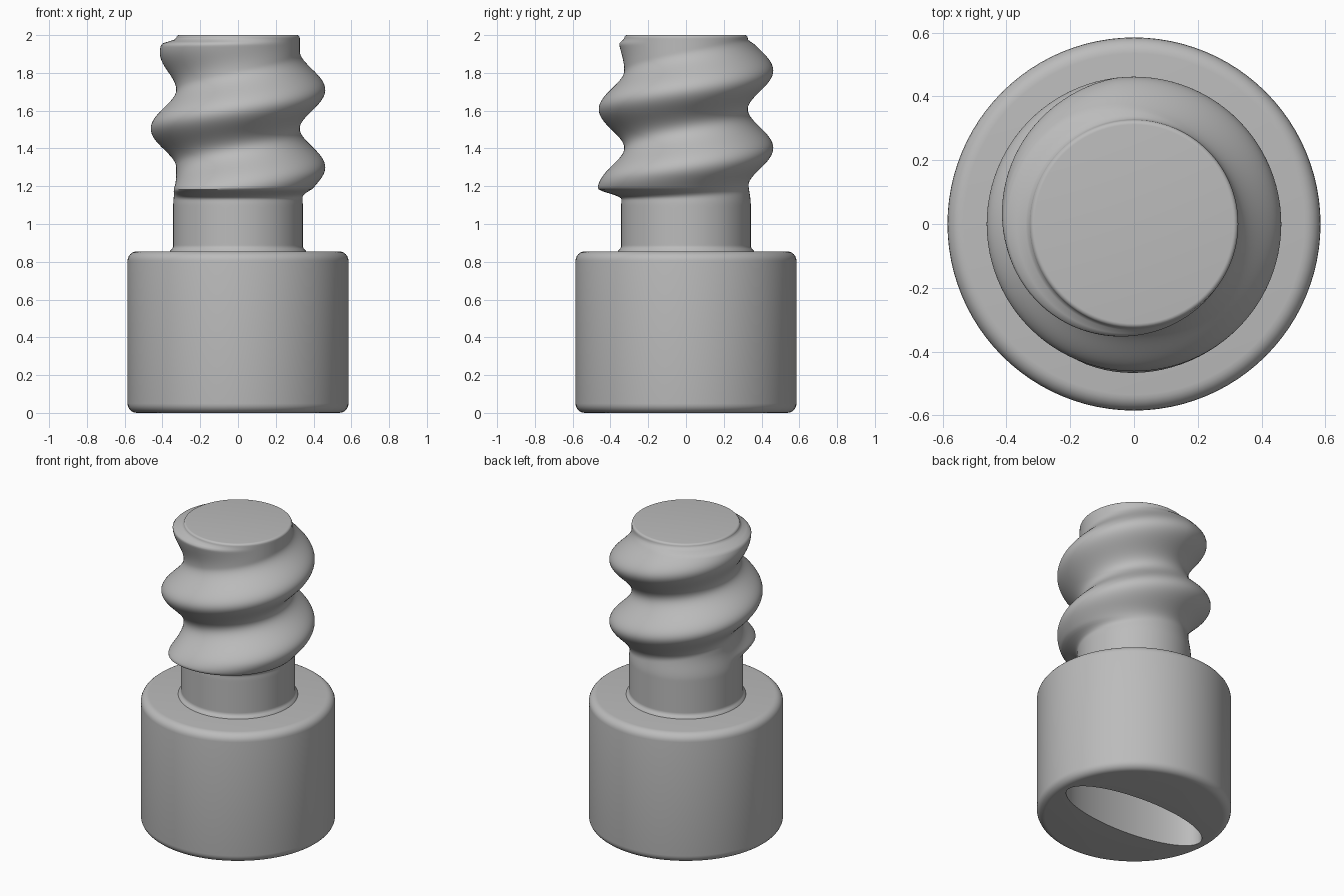
import bpy, bmesh
from math import sin, cos, pi, tau, radians

cube = bpy.data.objects.get("Cube")
if cube:
    bpy.data.objects.remove(cube, do_unlink=True)

grey = bpy.data.materials.new("plain_grey")
grey.use_nodes = True
grey.diffuse_color = (0.5, 0.5, 0.5, 1)
grey.node_tree.nodes["Principled BSDF"].inputs["Base Color"].default_value = (0.5, 0.5, 0.5, 1)

SEG = 96
PITCH = 0.41
CREST_Z = 1.30      # crest height on the +x side
DEPTH = 0.135       # thread height above the core


def ramp(a, b, v):
    t = min(max((v - a) / (b - a), 0), 1)
    return t * t * (3 - 2 * t)


def stack(name, rings):
    """Skin closed rings of points, bottom to top, and cap both ends."""
    bm = bmesh.new()
    loops = [[bm.verts.new(p) for p in ring] for ring in rings]
    n = len(loops[0])
    for low, high in zip(loops, loops[1:]):
        for i in range(n):
            j = (i + 1) % n
            bm.faces.new((low[i], low[j], high[j], high[i]))
    bm.faces.new(loops[0][::-1])
    bm.faces.new(loops[-1])
    mesh = bpy.data.meshes.new(name)
    bm.to_mesh(mesh)
    bm.free()
    mesh.materials.append(grey)
    obj = bpy.data.objects.new(name, mesh)
    bpy.context.collection.objects.link(obj)
    return obj


def oval(rx, ry, z):
    return [(rx * cos(tau * i / SEG), ry * sin(tau * i / SEG), z) for i in range(SEG)]


def smooth(obj, angle):
    bpy.ops.object.select_all(action='DESELECT')
    obj.select_set(True)
    bpy.context.view_layer.objects.active = obj
    bpy.ops.object.shade_smooth_by_angle(angle=radians(angle))


# Head: cylinder with rounded rims
R, TOP, B = 0.585, 0.855, 0.05
arc = [pi / 2 * i / 6 for i in range(7)]
profile = [(R - B + B * sin(a), B - B * cos(a)) for a in arc]
profile += [(R - B + B * cos(a), TOP - B + B * sin(a)) for a in arc]
head = stack("head", [oval(r, r, z) for r, z in profile])

# Oval drive slot cut into the underside
cutter = stack("slot_cutter", [oval(0.51, 0.187, -0.2), oval(0.51, 0.187, 0.4)])
cutter.hide_render = True
cut = head.modifiers.new("slot", 'BOOLEAN')
cut.operation = 'DIFFERENCE'
cut.solver = 'EXACT'
cut.object = cutter
bpy.context.view_layer.objects.active = head
bpy.ops.object.modifier_apply(modifier=cut.name)
bpy.data.objects.remove(cutter, do_unlink=True)
smooth(head, 35)


# Shaft: plain neck, then a rounded single-start helical thread
def shaft_radius(turn, z):
    core = 0.343 - 0.016 * ramp(1.1, 1.25, z)
    core += 0.02 * (1 - ramp(0.85, 0.88, z))
    k = (z - CREST_Z) / PITCH - turn
    n = round(k)
    along = n + turn
    fade = ramp(-0.52, -0.3, along) * min(max((1.9 - along) / 0.63, 0), 1)
    trim = ramp(1.13, 1.19, z) * (1 - ramp(1.95, 1.985, z))
    return core + DEPTH * (0.5 + 0.5 * cos(tau * (k - n))) * fade * trim


def shaft_ring(z, inset=0):
    ring = []
    for i in range(SEG):
        a = tau * i / SEG
        r = shaft_radius(i / SEG, z) - inset
        ring.append((r * cos(a), r * sin(a), z))
    return ring


STEPS = 120
rings = [shaft_ring(0.84 + 1.145 * i / STEPS) for i in range(STEPS + 1)]
rings += [shaft_ring(1.985 + 0.015 * sin(a), 0.015 * (1 - cos(a))) for a in arc[1:]]
smooth(stack("threaded_shaft", rings), 50)
